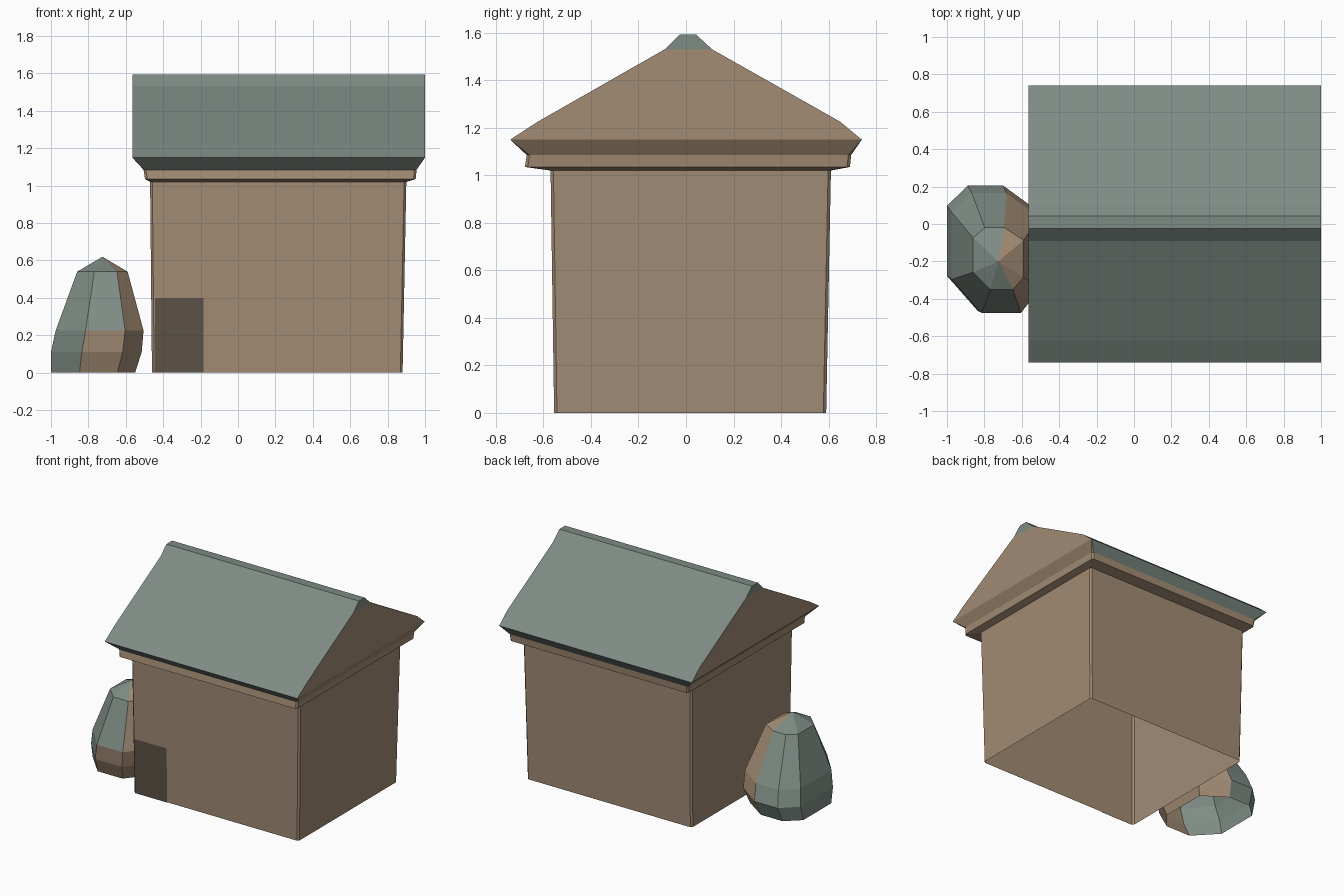
import bpy

if "Cube" in bpy.data.objects:
    bpy.data.objects.remove(bpy.data.objects["Cube"])


def material(name, rgb):
    m = bpy.data.materials.new(name)
    m.diffuse_color = (*rgb, 1)
    m.use_nodes = True
    m.node_tree.nodes["Principled BSDF"].inputs["Base Color"].default_value = m.diffuse_color
    return m


BROWN = material("warm_brown", (0.36, 0.26, 0.175))
TEAL = material("grey_green", (0.21, 0.26, 0.23))
DARK = material("dark_brown", (0.11, 0.085, 0.065))


def build(name, verts, faces, mats, index=None):
    mesh = bpy.data.meshes.new(name)
    mesh.from_pydata(verts, [], faces)
    for m in mats:
        mesh.materials.append(m)
    for poly, i in zip(mesh.polygons, index or [0] * len(faces)):
        poly.material_index = i
    ob = bpy.data.objects.new(name, mesh)
    bpy.context.collection.objects.link(ob)
    return ob


def rect(x0, x1, y0, y1, z, c=0.012):
    """Rectangle ring with chamfered corners, counter-clockwise."""
    return [(x0 + c, y0, z), (x1 - c, y0, z), (x1, y0 + c, z), (x1, y1 - c, z),
            (x1 - c, y1, z), (x0 + c, y1, z), (x0, y1 - c, z), (x0, y0 + c, z)]


def loft(rings):
    """Open shell through equal-length rings; faces run ring by ring."""
    n = len(rings[0])
    verts = [p for ring in rings for p in ring]
    faces = [(r * n + i, r * n + (i + 1) % n, (r + 1) * n + (i + 1) % n, (r + 1) * n + i)
             for r in range(len(rings) - 1) for i in range(n)]
    return verts, faces


# Walls: slightly flared shell, open underneath
wall_top = rect(-0.47, 0.90, -0.57, 0.61, 1.02)
build("walls", *loft([rect(-0.46, 0.88, -0.555, 0.59, 0), wall_top]), [BROWN])

# Cornice under the eaves
cornice_top = rect(-0.505, 0.955, -0.67, 0.695, 1.085)
build("cornice", *loft([wall_top, rect(-0.497, 0.95, -0.678, 0.69, 1.035), cornice_top]), [BROWN])

# Eaves: green along the long sides, brown below the gables
X0, X1 = -0.565, 1.0
eave_rings = [cornice_top, rect(X0, X1, -0.74, 0.74, 1.15, 0)]
build("eaves", *loft(eave_rings), [BROWN, TEAL], [1, 0, 0, 0, 1, 0, 0, 0])

# Roof: extruded profile with a flat ridge cap and brown gables
profile = [(-0.74, 1.15), (-0.625, 1.225), (-0.09, 1.53), (-0.025, 1.593),
           (0.042, 1.593), (0.11, 1.53), (0.65, 1.225), (0.74, 1.15)]
n = len(profile)
verts = [(x, y, z) for x in (X0, X1) for y, z in profile]
slopes = [(i, n + i, n + i + 1, i + 1) for i in range(n - 1)]
gable, cap = (0, 1, 2, 5, 6, 7), (2, 3, 4, 5)
ends = [gable, tuple(n + i for i in reversed(gable)),
        cap, tuple(n + i for i in reversed(cap))]
build("roof", verts, slopes + ends, [TEAL, BROWN], [0] * (n - 1) + [1, 1, 0, 0])

# Door: dark panel lying on the sloping front wall
build("door", [(-0.445, -0.559, 0), (-0.185, -0.559, 0), (-0.185, -0.565, 0.4), (-0.445, -0.565, 0.4)],
      [(0, 1, 2, 3)], [DARK])

# Bush: eight-sided rings closed by a fan, open underneath
octagon = [(0, 0.28), (0.34, 0), (0.79, 0), (1, 0.2), (1, 0.8), (0.62, 1), (0.23, 1), (0, 0.84)]
levels = [(-1.0, -0.55, -0.42, 0.16, 0), (-1.0, -0.515, -0.465, 0.205, 0.11),
          (-0.975, -0.505, -0.475, 0.165, 0.225), (-0.86, -0.59, -0.35, -0.02, 0.54)]
rings = [[(x0 + u * (x1 - x0), y0 + v * (y1 - y0), z) for u, v in octagon]
         for x0, x1, y0, y1, z in levels]
verts, faces = loft(rings)
apex = len(verts)
verts.append((-0.725, -0.2, 0.62))
faces += [(apex - 8 + i, apex - 8 + (i + 1) % 8, apex) for i in range(8)]
brown = [{1, 2, 3, 4}, {1, 2, 3, 4}, {2, 3, 4}, {2, 3, 4}]
build("bush", verts, faces, [TEAL, BROWN], [int(i in band) for band in brown for i in range(8)])
